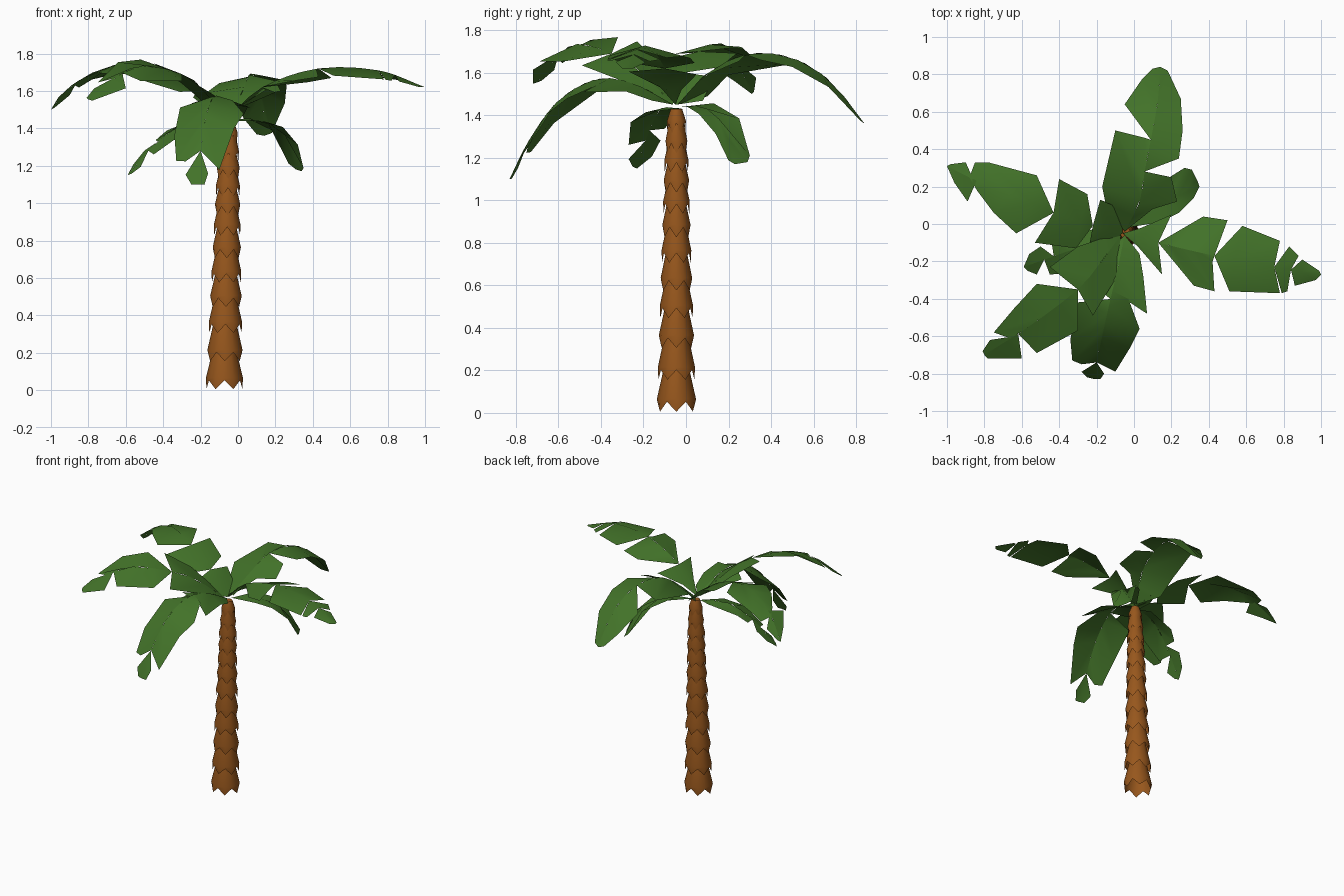
import bpy, bmesh, math
from mathutils import Vector


def material(name, col):
    m = bpy.data.materials.new(name)
    m.diffuse_color = (*col, 1)
    return m


GREEN = material("leaf_green", (0.055, 0.17, 0.022))
BROWN = material("bark_brown", (0.31, 0.095, 0.012))


def finish(bm, name, mat, angle):
    me = bpy.data.meshes.new(name)
    bm.to_mesh(me)
    bm.free()
    ob = bpy.data.objects.new(name, me)
    bpy.context.collection.objects.link(ob)
    me.materials.append(mat)
    bpy.ops.object.select_all(action='DESELECT')
    ob.select_set(True)
    bpy.context.view_layer.objects.active = ob
    bpy.ops.object.shade_smooth_by_angle(angle=math.radians(angle))


# Trunk: stacked flaring collars with toothed lower edges
levels = [0.03, 0.18, 0.33, 0.47, 0.60, 0.73, 0.85, 0.96, 1.06, 1.155, 1.245, 1.34, 1.43]
SIDES = 12
bm = bmesh.new()
for i in range(len(levels) - 1):
    z0, z1 = levels[i], levels[i + 1]
    cx, cy = -0.073 + 0.018 * z0, -0.045
    r = 0.1 - 0.034 * z0 if z0 < 1.2 else 0.055 - 0.08 * (z0 - 1.245)
    top_z = z1 + (0.045 if i < len(levels) - 2 else 0)
    rows = []
    for row in range(3):
        ring = []
        for k in range(SIDES):
            a = 2 * math.pi * (k + i % 2) / SIDES
            tip = k % 2 == 0
            rad, z = [(r * 0.97, z0 - 0.024 if tip else z0 + 0.022),
                      (r, z0 + 0.035), (r * 0.61, top_z)][row]
            ring.append(bm.verts.new((cx + rad * math.cos(a), cy + 0.93 * rad * math.sin(a), z)))
        rows.append(ring)
    for lo, hi in zip(rows, rows[1:]):
        for k in range(SIDES):
            n = (k + 1) % SIDES
            bm.faces.new((lo[k], lo[n], hi[n], hi[k]))
    bm.faces.new(rows[2])
finish(bm, "trunk", BROWN, 40)


# Fronds: an arched rib, with torn leaf panels drawn in plan and draped off the rib
def smooth_path(pts, n=8):
    p = [Vector(q) for q in pts]
    p = [2 * p[0] - p[1]] + p + [2 * p[-1] - p[-2]]
    out = []
    for a, b, c, d in zip(p, p[1:], p[2:], p[3:]):
        for j in range(n):
            t = j / n
            out.append(0.5 * (2 * b + (c - a) * t + (2 * a - 5 * b + 4 * c - d) * t * t
                              + (3 * b - a - 3 * c + d) * t ** 3))
    return out + [p[-2]]


def frond(name, rib, panels_a, panels_b, slope_a, slope_b):
    """Each side of the rib has its own droop (negative rises)."""
    path = smooth_path(rib)

    def at(s):
        i = min(int(s), len(path) - 2)
        return path[i].lerp(path[i + 1], s - i)

    def project(x, y):
        q, best = Vector((x, y)), (9, 0)
        for i in range(len(path) - 1):
            a, d = path[i].xy, path[i + 1].xy - path[i].xy
            t = max(0, min(1, (q - a).dot(d) / d.dot(d)))
            best = min(best, ((a + d * t - q).length, i + t))
        return best

    bm = bmesh.new()
    for outline, slope in [(p, slope_a) for p in panels_a] + [(p, slope_b) for p in panels_b]:
        s0, s1 = project(*outline[0])[1], project(*outline[-1])[1]
        n = len(outline) - 1
        inner = [at(s0 + (s1 - s0) * k / n) for k in range(n + 1)]
        outer = []
        for x, y in outline[1:-1]:
            w, s = project(x, y)
            outer.append(Vector((x, y, at(s).z - slope * w)))
        outer = [inner[0]] + outer + [inner[-1]]
        for k in range(n):
            quad = [inner[k], inner[k + 1], outer[k + 1], outer[k]]
            if k == 0:
                quad = quad[:3]
            elif k == n - 1:
                quad = [quad[0], quad[1], quad[3]]
            bm.faces.new([bm.verts.new(v) for v in quad])
    # upper sides face up, so shading runs evenly along the leaf
    for f in bm.faces:
        f.normal_update()
        if f.normal.z < 0:
            f.normal_flip()
    bmesh.ops.remove_doubles(bm, verts=bm.verts, dist=0.0005)
    finish(bm, name, GREEN, 45)


frond("frond_right",
      [(-.06, -.05, 1.45), (.13, -.1, 1.62), (.43, -.17, 1.72), (.75, -.23, 1.71), (1, -.27, 1.62)],
      [[(-.06, -.05), (.04, -.02), (.2, .05), (.13, -.1)],
       [(.13, -.1), (.37, .04), (.5, .02), (.43, -.17)],
       [(.43, -.17), (.58, -.01), (.78, -.09), (.75, -.23)],
       [(.75, -.23), (.83, -.12), (.88, -.17), (.84, -.24)],
       [(.84, -.24), (.9, -.19), (.99, -.25), (1, -.27)]],
      [[(-.06, -.05), (.02, -.12), (.15, -.27), (.13, -.1)],
       [(.13, -.1), (.32, -.33), (.43, -.36), (.42, -.2), (.43, -.17)],
       [(.43, -.17), (.51, -.36), (.78, -.37), (.75, -.23)],
       [(.75, -.23), (.79, -.37), (.82, -.36), (.84, -.24)],
       [(.84, -.24), (.86, -.33), (.97, -.3), (1, -.27)]], 0.27, 0.27)

frond("frond_back",
      [(-.05, -.04, 1.45), (.03, .12, 1.61), (.06, .3, 1.69), (.1, .5, 1.67), (.13, .68, 1.56), (.14, .84, 1.36)],
      [[(-.05, -.04), (-.15, .1), (-.17, .2), (-.1, .5), (.06, .46), (.09, .45)],
       [(.09, .45), (-.05, .64), (.04, .77), (.1, .83), (.14, .84)]],
      [[(-.05, -.04), (.1, .08), (.23, .12), (.2, .25), (.06, .28)],
       [(.06, .28), (.24, .35), (.26, .5), (.25, .67), (.18, .82), (.14, .84)]], 0.2, 0.2)

frond("frond_left",
      [(-.06, -.045, 1.45), (-.22, -.01, 1.6), (-.43, .06, 1.7), (-.65, .16, 1.74), (-.86, .24, 1.65), (-1, .31, 1.5)],
      [[(-.06, -.045), (-.07, .08), (-.18, .13), (-.22, -.01)],
       [(-.22, -.01), (-.25, .16), (-.4, .24), (-.43, .06)],
       [(-.43, .06), (-.52, .26), (-.78, .33), (-.85, .33), (-.88, .25)],
       [(-.86, .24), (-.9, .33), (-.98, .32), (-1, .31)]],
      [[(-.06, -.045), (-.16, -.14), (-.24, -.12), (-.22, -.01)],
       [(-.22, -.01), (-.31, -.13), (-.53, -.1), (-.43, .06)],
       [(-.43, .06), (-.63, -.05), (-.75, .06), (-.84, .18), (-.88, .25)],
       [(-.84, .235), (-.89, .12), (-.96, .22), (-1, .31)]], 0.12, 0.25)

frond("frond_front_left",
      [(-.07, -.06, 1.45), (-.19, -.22, 1.61), (-.3, -.35, 1.69), (-.55, -.54, 1.73), (-.8, -.7, 1.555)],
      [[(-.07, -.06), (-.15, -.07), (-.3, -.12), (-.45, -.23), (-.3, -.35)],
       [(-.3, -.35), (-.52, -.32), (-.64, -.45), (-.75, -.58), (-.66, -.61)],
       [(-.64, -.6), (-.77, -.62), (-.81, -.68), (-.8, -.7)]],
      [[(-.07, -.06), (-.09, -.28), (-.22, -.49), (-.3, -.35)],
       [(-.3, -.35), (-.3, -.57), (-.52, -.69), (-.62, -.585)],
       [(-.62, -.585), (-.6, -.72), (-.78, -.72), (-.8, -.7)]], -0.25, 0.4)

frond("frond_front",
      [(-.05, -.06, 1.45), (-.09, -.25, 1.55), (-.13, -.42, 1.57), (-.17, -.6, 1.47), (-.2, -.74, 1.28), (-.21, -.83, 1.1)],
      [[(-.05, -.06), (-.16, -.17), (-.25, -.3), (-.13, -.4)],
       [(-.13, -.4), (-.31, -.42), (-.34, -.62), (-.33, -.73), (-.28, -.75), (-.2, -.74)],
       [(-.2, -.74), (-.28, -.79), (-.25, -.82), (-.21, -.83)]],
      [[(-.05, -.06), (.03, -.16), (.05, -.28), (.07, -.48), (-.11, -.36)],
       [(-.11, -.36), (-.03, -.4), (.03, -.56), (-.02, -.66), (-.1, -.79), (-.2, -.74)],
       [(-.2, -.74), (-.16, -.8), (-.18, -.83), (-.21, -.83)]], 0.27, 0.27)

frond("frond_small_left",
      [(-.08, -.05, 1.43), (-.28, -.12, 1.43), (-.45, -.18, 1.31), (-.59, -.23, 1.15)],
      [[(-.08, -.05), (-.17, -.02), (-.38, -.06), (-.44, -.1), (-.43, -.17)],
       [(-.43, -.17), (-.5, -.12), (-.56, -.16), (-.59, -.23)]],
      [[(-.08, -.05), (-.18, -.19), (-.3, -.26), (-.45, -.27), (-.48, -.19)],
       [(-.48, -.19), (-.52, -.27), (-.57, -.25), (-.59, -.23)]], 0.05, 0.25)

frond("frond_small_right",
      [(-.04, -.02, 1.44), (.13, .08, 1.44), (.26, .17, 1.36), (.34, .23, 1.17)],
      [[(-.04, -.02), (.06, .13), (.19, .25), (.27, .3), (.31, .29), (.34, .23)]],
      [[(-.04, -.02), (.14, .01), (.24, .06), (.32, .14), (.35, .2), (.34, .23)]], -0.15, 0.1)
